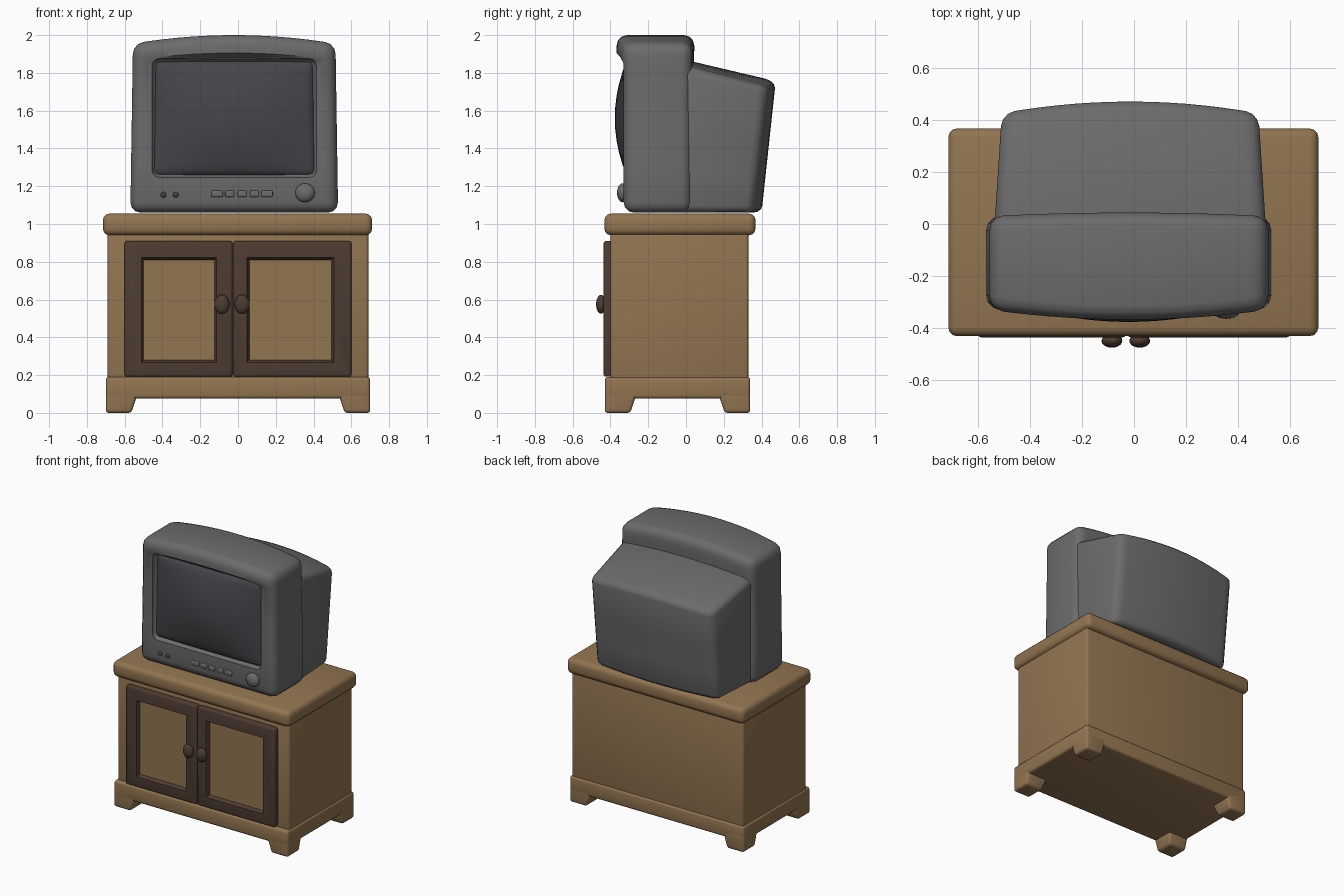
import bpy, bmesh, math
from mathutils import Vector

if "Cube" in bpy.data.objects:
    bpy.data.objects.remove(bpy.data.objects["Cube"])


def material(name, rgb):
    m = bpy.data.materials.new(name)
    m.diffuse_color = (*rgb, 1)
    m.use_nodes = True
    m.node_tree.nodes["Principled BSDF"].inputs["Base Color"].default_value = m.diffuse_color
    return m


WOOD = material("light wood", (0.29, 0.178, 0.082))
DARK = material("dark wood", (0.075, 0.046, 0.032))
GREY = material("grey plastic", (0.148, 0.148, 0.148))
GLASS = material("screen glass", (0.062, 0.059, 0.069))


def finish(name, bm, mats, angle=40):
    bmesh.ops.recalc_face_normals(bm, faces=bm.faces)
    me = bpy.data.meshes.new(name)
    bm.to_mesh(me)
    bm.free()
    ob = bpy.data.objects.new(name, me)
    bpy.context.collection.objects.link(ob)
    for m in mats:
        me.materials.append(m)
    smooth(ob, angle)
    return ob


def smooth(ob, angle=40):
    bpy.ops.object.select_all(action='DESELECT')
    ob.select_set(True)
    bpy.context.view_layer.objects.active = ob
    bpy.ops.object.shade_smooth_by_angle(angle=math.radians(angle))


def cube(x, y, z):
    """Box in bmesh form from (min, max) pairs."""
    bm = bmesh.new()
    bmesh.ops.create_cube(bm, size=1)
    for v in bm.verts:
        v.co = Vector([(a + b) / 2 + c * (b - a) for (a, b), c in zip((x, y, z), v.co)])
    return bm


def rbox(name, x, y, z, bevel, mat, deform=None, xcuts=0, zcuts=()):
    """Rounded box, sliced where it has to bend, then deformed."""
    bm = cube(x, y, z)
    bmesh.ops.bevel(bm, geom=bm.edges[:], offset=bevel, segments=3, profile=0.5, affect='EDGES')
    planes = [((x[0] + (x[1] - x[0]) * i / (xcuts + 1), 0, 0), (1, 0, 0)) for i in range(1, xcuts + 1)]
    planes += [((0, 0, h), (0, 0, 1)) for h in zcuts]
    for co, no in planes:
        bmesh.ops.bisect_plane(bm, geom=bm.verts[:] + bm.edges[:] + bm.faces[:], plane_co=co, plane_no=no)
    if deform:
        for v in bm.verts:
            v.co = Vector(deform(*v.co))
    return finish(name, bm, [mat])


def ball(name, loc, size, mat):
    bm = bmesh.new()
    bmesh.ops.create_uvsphere(bm, u_segments=20, v_segments=12, radius=1)
    for v in bm.verts:
        v.co = Vector([l + s * c for l, s, c in zip(loc, size, v.co)])
    return finish(name, bm, [mat], 80)


# cabinet carcass, top board and plinth
rbox("cabinet_body", (-0.69, 0.69), (-0.40, 0.33), (0.15, 0.98), 0.015, WOOD)
rbox("cabinet_top", (-0.715, 0.71), (-0.432, 0.368), (0.94, 1.055), 0.035, WOOD)
rbox("plinth", (-0.70, 0.70), (-0.43, 0.34), (0.075, 0.19), 0.018, WOOD)

# four feet, tapering on their inner sides
for sx in (-1, 1):
    for sy in (-1, 1):
        def taper(x, y, z):
            k = 0.82 + 0.18 * min(1, z / 0.09)
            return (sx * (0.70 - (0.70 - x) * k), -0.045 + sy * (0.385 - (0.385 - y) * k), z)
        rbox("foot", (0.535, 0.70), (0.22, 0.385), (0, 0.14), 0.018, WOOD, taper, zcuts=(0.09,))


# framed doors with a sunken light panel
def door(name, x0, x1, px0, px1):
    z0, z1, pz0, pz1 = 0.192, 0.91, 0.28, 0.81
    bm = cube((x0, x1), (-0.436, -0.38), (z0, z1))
    bm.normal_update()
    front = min(bm.faces, key=lambda f: f.calc_center_median().y)
    bmesh.ops.inset_region(bm, faces=[front], thickness=0.05)
    mx, mz = (x0 + x1) / 2, (z0 + z1) / 2
    for v in front.verts:
        v.co.x = px0 - 0.012 if v.co.x < mx else px1 + 0.012
        v.co.z = pz0 - 0.012 if v.co.z < mz else pz1 + 0.012
    bmesh.ops.inset_region(bm, faces=[front], thickness=0.01)
    for v in front.verts:
        v.co = Vector((px0 if v.co.x < mx else px1, -0.41, pz0 if v.co.z < mz else pz1))
    outer = [e for e in bm.edges if all(v.co.x in (v.co.x,) and not (px0 - 0.02 < v.co.x < px1 + 0.02)
                                        for v in e.verts)]
    front.material_index = 1
    bmesh.ops.bevel(bm, geom=outer, offset=0.012, segments=3, profile=0.5, affect='EDGES')
    # only the flat panel floor keeps the light colour
    for f in bm.faces:
        c = f.calc_center_median()
        f.material_index = int(px0 < c.x < px1 and pz0 < c.z < pz1 and -0.412 < c.y < -0.4)
    finish(name, bm, [DARK, WOOD])


door("left_door", -0.60, -0.03, -0.50, -0.125)
door("right_door", -0.025, 0.60, 0.06, 0.495)
for x in (-0.085, 0.022):
    ball("door_knob", (x, -0.45, 0.575), (0.04, 0.026, 0.05), DARK)


# television front shell: crowned top and a bowed lip above the screen
def shell_shape(x, y, z):
    b = max(0, 1 - (x / 0.55) ** 2)
    h = (z - 1.06) / 0.895
    if y < -0.2:
        y -= 0.038 * b * min(1, max(0, (z - 1.84) / 0.025))
    else:
        y += 0.015 * b * h
    return (-0.02 + x * (1 - 0.025 * h), y, z + 0.045 * b * h)


shell = rbox("television_front", (-0.55, 0.55), (-0.33, 0.03), (1.06, 1.955), 0.055, GREY,
             shell_shape, 13, (1.3, 1.6, 1.84, 1.865))


# opening for the screen, flaring toward the front
def flare(x, y, z):
    k = 1.0 + 0.35 * max(0, -0.29 - y)
    return (-0.02 + x * k, y, 1.56 + z * k)


cutter = rbox("opening_cutter", (-0.43, 0.43), (-0.50, -0.29), (-0.31, 0.31), 0.04, GREY, flare)
cutter.hide_render = True
mod = shell.modifiers.new("opening", 'BOOLEAN')
mod.operation = 'DIFFERENCE'
mod.object = cutter
bpy.context.view_layer.objects.active = shell
bpy.ops.object.modifier_apply(modifier=mod.name)
bpy.data.objects.remove(cutter)
smooth(shell, 35)


# bulging screen
def bulge(x, y, z):
    u, v = x / 0.43, z / 0.31
    if y < -0.26:
        y -= 0.065 * max(0, 1 - u * u) * max(0, 1 - v * v)
    return (-0.02 + x * (1 - 0.015 * v), y, 1.56 + z)


rbox("screen", (-0.43, 0.43), (-0.312, -0.20), (-0.31, 0.31), 0.035, GLASS, bulge, 15,
     [-0.24 + 0.06 * i for i in range(9)])


# television back housing: sloping top, bowed and leaning rear
def housing_shape(x, y, z):
    b = max(0, 1 - (x / 0.525) ** 2)
    t, h = max(0, y / 0.43), z
    return (-0.015 + x * (1 - 0.06 * t), y + t * (0.045 * b - 0.075 * (1 - h)),
            1.06 + h * (0.785 - 0.125 * t + 0.035 * b))


rbox("television_back", (-0.525, 0.525), (-0.1, 0.43), (0, 1), 0.05, GREY, housing_shape, 13, (0.3, 0.6))

# controls below the screen
ball("volume_knob", (0.355, -0.335, 1.165), (0.052, 0.03, 0.05), GREY)
for x in (-0.395, -0.33):
    ball("indicator_lamp", (x, -0.33, 1.155), (0.015, 0.012, 0.015), GLASS)
for i in range(5):
    w = 0.03 if i in (0, 4) else 0.024
    x = -0.11 + 0.066 * i
    rbox("button", (x - w, x + w), (-0.339, -0.31), (1.143, 1.177), 0.007, GREY)
